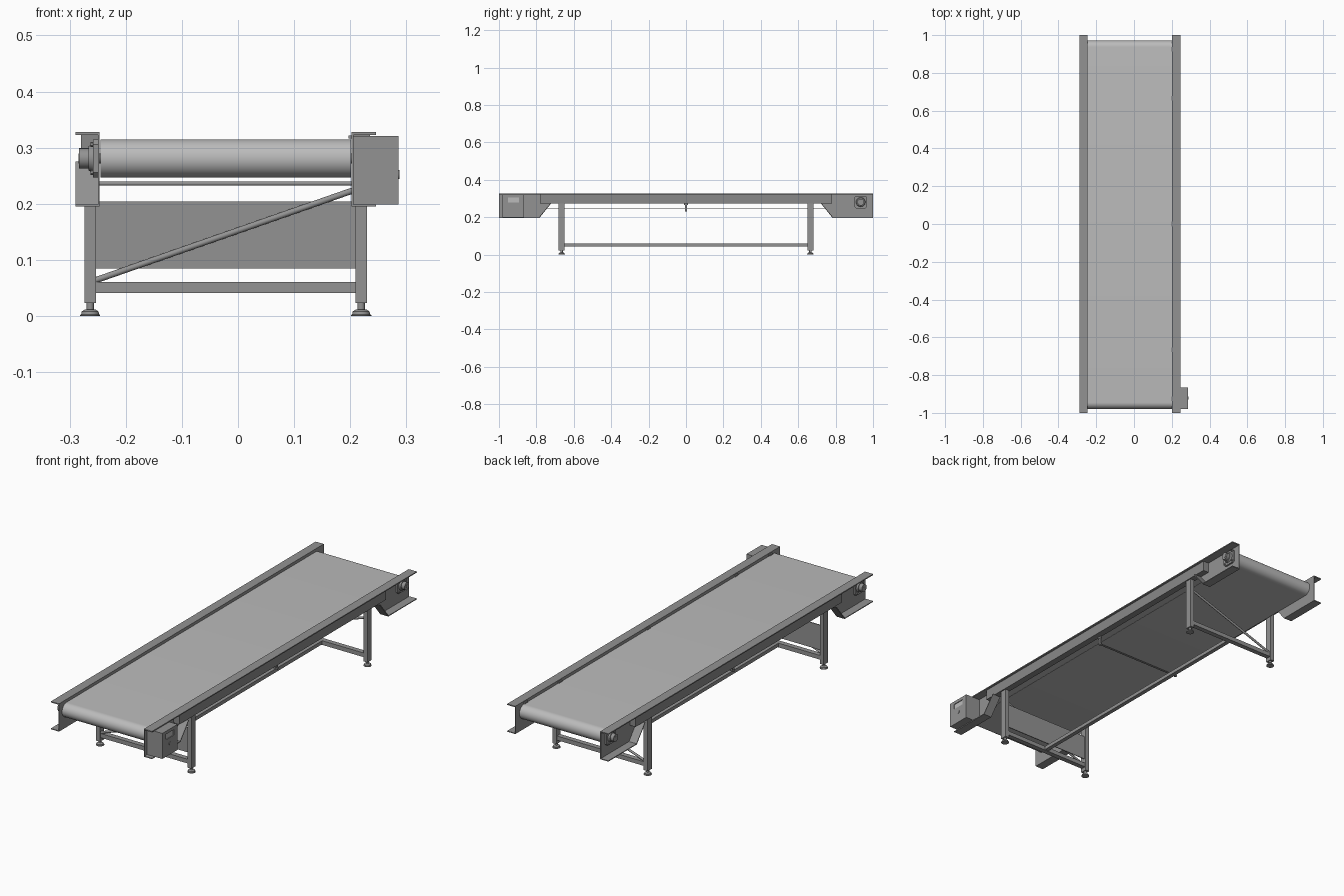
import bpy, bmesh, math
from mathutils import Vector

if "Cube" in bpy.data.objects:
    bpy.data.objects.remove(bpy.data.objects["Cube"])

C = -0.022           # centre line of the belt
WEB = 0.2245         # inner face of the side rails, measured from C
LEG_Y = 0.665


def grey(name, v):
    m = bpy.data.materials.new(name)
    m.diffuse_color = (v, v, v, 1)
    m.use_nodes = True
    m.node_tree.nodes["Principled BSDF"].inputs["Base Color"].default_value = m.diffuse_color
    return m


STEEL, RUBBER, BEAM = grey("steel", 0.29), grey("rubber", 0.5), grey("dark_steel", 0.25)


def finish(name, bm, smooth=False, mat=STEEL):
    bmesh.ops.recalc_face_normals(bm, faces=bm.faces)
    me = bpy.data.meshes.new(name)
    bm.to_mesh(me)
    bm.free()
    me.materials.append(mat)
    ob = bpy.data.objects.new(name, me)
    bpy.context.collection.objects.link(ob)
    if smooth:
        bpy.ops.object.select_all(action='DESELECT')
        ob.select_set(True)
        bpy.context.view_layer.objects.active = ob
        bpy.ops.object.shade_smooth_by_angle(angle=math.radians(35))
    return ob


def prism(name, pts, x0, x1, mat=STEEL):
    """Extrude a closed (y, z) outline along x."""
    bm = bmesh.new()
    a, b = ([bm.verts.new((x, y, z)) for y, z in pts] for x in (x0, x1))
    bm.faces.new(a)
    bm.faces.new(b[::-1])
    for i in range(len(pts)):
        bm.faces.new((a[i - 1], a[i], b[i], b[i - 1]))
    return finish(name, bm, mat=mat)


def box(name, x0, x1, y0, y1, z0, z1, mat=STEEL):
    return prism(name, [(y0, z0), (y1, z0), (y1, z1), (y0, z1)], x0, x1, mat)


def rod(name, a, b, r, r2=None, seg=24):
    """Cylinder or cone from point a to point b."""
    a, b = Vector(a), Vector(b)
    bm = bmesh.new()
    bmesh.ops.create_cone(bm, cap_ends=True, segments=seg, radius1=r,
                          radius2=r if r2 is None else r2, depth=(b - a).length)
    rot = (b - a).to_track_quat('Z', 'Y').to_matrix().to_4x4()
    bmesh.ops.transform(bm, matrix=rot, verts=bm.verts)
    bmesh.ops.translate(bm, verts=bm.verts, vec=(a + b) / 2)
    return finish(name, bm, True)


def lathe(name, x, y, prof, seg=32):
    """Spin an (r, z) profile round a vertical axis."""
    bm = bmesh.new()
    vs = [bm.verts.new((r, 0, z)) for r, z in prof]
    es = [bm.edges.new(p) for p in zip(vs, vs[1:])]
    bmesh.ops.spin(bm, geom=vs + es, axis=(0, 0, 1), cent=(0, 0, 0),
                   angle=2 * math.pi, steps=seg)
    bmesh.ops.remove_doubles(bm, verts=bm.verts, dist=1e-5)
    bmesh.ops.translate(bm, verts=bm.verts, vec=(x, y, 0))
    return finish(name, bm, True)


# belt: hollow loop round two rollers
BELT_Y, BELT_HALF = -0.004, 0.941


def stadium(r, zc=0.281, n=20):
    pts = []
    for s, start in ((1, -90), (-1, 90)):
        for i in range(n + 1):
            t = math.radians(start + 180 * i / n)
            pts.append((BELT_Y + s * BELT_HALF + r * math.cos(t), zc + r * math.sin(t)))
    return pts


bm = bmesh.new()
rings = [[bm.verts.new((C + x, y, z)) for y, z in stadium(r)]
         for r, x in ((0.034, -0.223), (0.034, 0.223), (0.031, 0.223), (0.031, -0.223))]
for k in range(4):
    A, B = rings[k], rings[(k + 1) % 4]
    for i in range(len(A)):
        j = (i + 1) % len(A)
        bm.faces.new((A[i], A[j], B[j], B[i]))
finish("conveyor_belt", bm, True, RUBBER)

for end, e in (("front", -1), ("back", 1)):
    y = BELT_Y + e * BELT_HALF
    rod(end + "_roller", (C - 0.222, y, 0.281), (C + 0.222, y, 0.281), 0.0308, seg=40)
    rod(end + "_roller_shaft", (C - 0.262, y, 0.281), (C + 0.262, y, 0.281), 0.009)

# side rails, end brackets, bearings, legs and feet
for side, s in (("left", -1), ("right", 1)):
    def X(d):
        return C + s * d

    box(side + "_rail_web", X(WEB), X(0.2275), -1, 1, 0.275, 0.328)
    box(side + "_rail_top_flange", X(WEB), X(0.2675), -1, 1, 0.323, 0.328)
    box(side + "_rail_beam", X(0.2275), X(0.2575), -0.78, 0.78, 0.274, 0.323, BEAM)

    for end, e in (("front", -1), ("back", 1)):
        tag = f"{side}_{end}"
        plate = [(0.72, 0.275), (0.785, 0.195), (1, 0.195), (1, 0.323), (0.72, 0.323)]
        prism(tag + "_end_plate", [(e * y, z) for y, z in plate], X(WEB), X(0.2275))
        lip = [(0.72, 0.275), (0.785, 0.195), (1, 0.195),
               (1, 0.199), (0.787, 0.199), (0.725, 0.275)]
        prism(tag + "_end_flange", [(e * y, z) for y, z in lip], X(WEB), X(0.2675))

        # flanged bearing with four bolts
        y, z = BELT_Y + e * 0.938, 0.281
        h, c = 0.034, 0.009
        octo = [(h, c - h), (h, h - c), (h - c, h), (c - h, h),
                (-h, h - c), (-h, c - h), (c - h, -h), (h - c, -h)]
        prism(tag + "_bearing_plate", [(y + a, z + b) for a, b in octo], X(0.2275), X(0.236))
        rod(tag + "_bearing_collar", (X(0.236), y, z), (X(0.244), y, z), 0.025, 0.022, 32)
        rod(tag + "_bearing_hub", (X(0.244), y, z), (X(0.261), y, z), 0.018, seg=32)
        for a in (-1, 1):
            for b in (-1, 1):
                p = (y + a * 0.025, z + b * 0.025)
                rod(tag + "_bearing_bolt", (X(0.236), *p), (X(0.241), *p), 0.0045, seg=6)

        # leg with levelling foot
        ly = e * LEG_Y
        box(tag + "_leg", X(0.231), X(0.252), ly - 0.016, ly + 0.016, 0.023, 0.29)
        lathe(tag + "_foot", X(0.2415), ly,
              [(0, 0), (0.018, 0), (0.018, 0.002), (0.016, 0.003), (0.015, 0.008),
               (0.010, 0.0115), (0.0065, 0.012), (0.0065, 0.024), (0, 0.024)])

    # hanger for the return bar
    box(side + "_return_bar_hanger", X(WEB), X(0.229), -0.006, 0.006, 0.232, 0.278)
    box(side + "_hanger_head", X(WEB), X(0.231), -0.011, 0.011, 0.266, 0.275)
    rod(side + "_hanger_bolt", (X(0.229), 0, 0.2365), (X(0.232), 0, 0.2365), 0.006, seg=6)

# bar carrying the belt return
rod("belt_return_bar", (C - WEB, 0, 0.236), (C + WEB, 0, 0.236), 0.0035)

# leg frames: lower crossbar and diagonal brace
for end, e in (("front", -1), ("back", 1)):
    y = e * LEG_Y
    box(end + "_crossbar", C - 0.231, C + 0.231, y - 0.012, y + 0.012, 0.041, 0.061)
    rod(end + "_diagonal_brace", (C - 0.234, y + e * 0.006, 0.063),
        (C + 0.236, y + e * 0.006, 0.227), 0.0055, seg=16)
box("front_leg_panel", C - 0.231, C + 0.231, -LEG_Y + 0.004, -LEG_Y + 0.008, 0.085, 0.204)
box("long_stretcher", C - 0.01, C + 0.01, -LEG_Y, LEG_Y, 0.044, 0.061)

# small clips inside the right rail
for y in (-0.925, -0.665, 0, 0.665, 0.925):
    box("rail_clip", C + WEB - 0.006, C + WEB, y - 0.012, y + 0.012, 0.316, 0.322)

# control box with a recessed display and a knob
control = box("control_box", 0.206, 0.286, -0.98, -0.865, 0.199, 0.321)
cutter = box("display_cutter", 0.282, 0.30, -0.953, -0.893, 0.28, 0.306)
cutter.hide_render = True
mod = control.modifiers.new("display_recess", 'BOOLEAN')
mod.operation = 'DIFFERENCE'
mod.object = cutter
bpy.context.view_layer.objects.active = control
bpy.ops.object.modifier_apply(modifier=mod.name)
bpy.data.objects.remove(cutter)
box("display_screen", 0.281, 0.2825, -0.953, -0.893, 0.28, 0.306, RUBBER)
rod("control_knob", (0.286, -0.922, 0.252), (0.288, -0.922, 0.252), 0.008)
